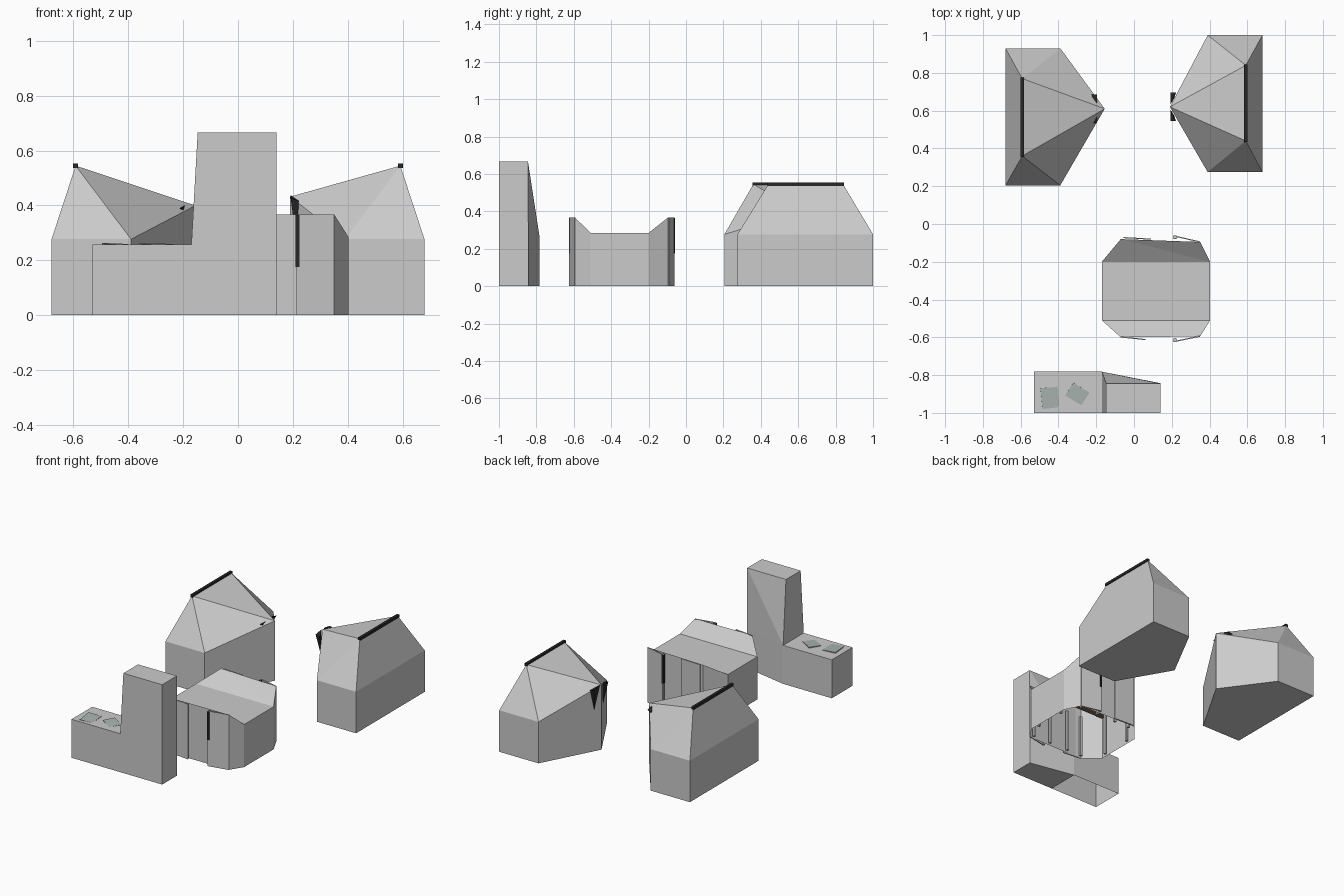
import bpy, bmesh, math
from mathutils import Matrix, Vector

if "Cube" in bpy.data.objects:
    bpy.data.objects.remove(bpy.data.objects["Cube"])


def material(name, rgb):
    m = bpy.data.materials.new(name)
    m.diffuse_color = (*rgb, 1)
    m.use_nodes = True
    m.node_tree.nodes["Principled BSDF"].inputs["Base Color"].default_value = m.diffuse_color
    return m


BLACK = material("black_trim", (0.02, 0.02, 0.02))
BROWN = material("brown_lining", (0.22, 0.15, 0.09))
GLASS = material("pale_glass", (0.40, 0.46, 0.44))


def make(name, verts, faces, mat=None, fix=True):
    me = bpy.data.meshes.new(name)
    bm = bmesh.new()
    vs = [bm.verts.new(v) for v in verts]
    for f in faces:
        bm.faces.new([vs[i] for i in f])
    if fix:
        bmesh.ops.recalc_face_normals(bm, faces=bm.faces)
    bm.to_mesh(me)
    bm.free()
    ob = bpy.data.objects.new(name, me)
    bpy.context.collection.objects.link(ob)
    if mat:
        me.materials.append(mat)
    return ob


def box(name, center, size, mat=None, rot=(0, 0, 0)):
    me = bpy.data.meshes.new(name)
    bm = bmesh.new()
    bmesh.ops.create_cube(bm, size=1)
    bmesh.ops.scale(bm, vec=size, verts=bm.verts)
    bm.to_mesh(me)
    bm.free()
    ob = bpy.data.objects.new(name, me)
    ob.location, ob.rotation_euler = center, rot
    bpy.context.collection.objects.link(ob)
    if mat:
        me.materials.append(mat)
    return ob


def house(name, s, y0, y1, tip, r0, r1, fang_x, fang):
    """Five-sided house with a ridge and a raised prow; s is the x side."""
    zw = 0.277
    plan = [(0.68, y0, zw), (0.39, y0, zw), tip, (0.39, y1, zw), (0.68, y1, zw)]
    base = [(s * x, y, 0) for x, y, z in plan]
    eave = [(s * x, y, z) for x, y, z in plan]
    ridge = [(s * 0.592, r0, 0.545), (s * 0.592, r1, 0.545)]
    faces = [(4, 3, 2, 1, 0)]
    faces += [(i, (i + 1) % 5, 5 + (i + 1) % 5, 5 + i) for i in range(5)]
    # roof
    faces += [(5, 6, 10), (6, 7, 10), (7, 11, 10), (7, 8, 11), (8, 9, 11), (9, 5, 10, 11)]
    make(name + "_walls_and_roof", base + eave + ridge, faces)
    # ridge bar
    box(name + "_ridge_bar", (s * 0.592, (r0 + r1) / 2, 0.545), (0.018, r1 - r0 + 0.01, 0.018), BLACK)
    # hanging spikes under the prow
    ty, tz = tip[1], tip[2]
    for k, d in (("front", -1), ("back", 1)):
        top = tz + 0.005
        a = (s * fang_x, ty + d * 0.012, top)
        b = (s * (fang_x + 0.03), ty + d * 0.075, top - 0.02)
        c = (s * fang_x, ty + d * 0.075, top - 0.01)
        e = (s * (fang_x + 0.02), ty + d * 0.045, top - fang)
        make(f"{name}_{k}_spike", [a, b, c, e], [(0, 1, 2), (0, 1, 3), (1, 2, 3), (2, 0, 3)], BLACK)


house("left_house", -1, 0.205, 0.93, (0.155, 0.61, 0.40), 0.36, 0.77, 0.195, 0.06)
house("right_house", 1, 0.275, 1.0, (0.19, 0.62, 0.432), 0.44, 0.84, 0.192, 0.16)

# pavilion: eight-sided open shell with a valley roof
plan = [(-0.17, -0.51, 0.285), (-0.07, -0.60, 0.368), (0.35, -0.595, 0.368), (0.403, -0.51, 0.285),
        (0.403, -0.20, 0.285), (0.35, -0.095, 0.368), (-0.07, -0.08, 0.368), (-0.17, -0.20, 0.285)]
verts = [(x, y, 0) for x, y, z in plan] + plan
faces = [(i, (i + 1) % 8, 8 + (i + 1) % 8, 8 + i) for i in range(8)]
faces += [(8, 9, 10, 11), (8, 11, 12, 15), (15, 12, 14), (12, 13, 14)]
make("pavilion_shell", verts, faces)
make("pavilion_ceiling", [(x, y, 0.2845) for x, y in
     ((-0.168, -0.51), (0.401, -0.51), (0.401, -0.20), (-0.168, -0.20))], [(0, 1, 2, 3)], BROWN)

# pavilion door leaves standing slightly ajar, front and back
leaves = [("front_left", (-0.07, -0.598), (0.06, -0.612)), ("front_right", (0.215, -0.622), (0.35, -0.594)),
          ("back_left", (-0.055, -0.072), (0.09, -0.080)), ("back_right", (0.215, -0.064), (0.35, -0.095))]
for n, a, b in leaves:
    a, b = Vector(a), Vector(b)
    m, d = (a + b) / 2, b - a
    box(f"pavilion_{n}_leaf", (m.x, m.y, 0.184), (d.length, 0.006, 0.368), None,
        (0, 0, math.atan2(d.y, d.x)))
for n, y in (("front", -0.616), ("back", -0.070)):
    box(f"pavilion_{n}_post", (0.217, y, 0.183), (0.012, 0.014, 0.366))
    box(f"pavilion_{n}_latch_bar", (0.217, y, 0.27), (0.014, 0.02, 0.19), BLACK)

# slim posts inside the pavilion walls
spots = [(x, y) for x in (-0.05, 0.06, 0.2, 0.33) for y in (-0.575, -0.115)]
spots += [(x, y) for x in (-0.15, 0.385) for y in (-0.46, -0.25)]
for i, (x, y) in enumerate(spots):
    box(f"pavilion_inner_post_{i + 1}", (x, y, 0.143), (0.014, 0.014, 0.28))

# low block, open underneath
lo = [(-0.53, -1.0), (-0.17, -1.0), (-0.17, -0.782), (-0.53, -0.782)]
make("low_block", [(x, y, 0) for x, y in lo] + [(x, y, 0.257) for x, y in lo],
     [(0, 1, 5, 4), (2, 3, 7, 6), (3, 0, 4, 7), (4, 5, 6, 7)])
make("low_block_back_lining", [(-0.529, -0.7825, 0), (-0.17, -0.7825, 0),
     (-0.17, -0.7825, 0.256), (-0.529, -0.7825, 0.256)], [(0, 1, 2, 3)], BROWN)

# tapered tower beside the block
make("tower", [(-0.17, -1, 0), (0.14, -1, 0), (0.14, -0.843, 0), (-0.17, -0.782, 0),
               (-0.17, -1, 0.257), (0.14, -1, 0.257), (0.14, -0.843, 0.257), (-0.17, -0.782, 0.257),
               (-0.147, -1, 0.667), (0.14, -1, 0.667), (0.14, -0.845, 0.667), (-0.147, -0.845, 0.667)],
     [(3, 2, 1, 0), (0, 1, 5, 4), (1, 2, 6, 5), (2, 3, 7, 6), (3, 0, 4, 7),
      (4, 5, 9, 8), (5, 6, 10, 9), (6, 10, 7), (10, 11, 7), (7, 4, 8, 11), (8, 9, 10, 11)])

# tilted glass panes set in the low block's top
box("skylight_left", (-0.445, -0.92, 0.257), (0.09, 0.11, 0.006), GLASS, (0.03, 0.04, 0.1))
box("skylight_right", (-0.30, -0.90, 0.257), (0.10, 0.08, 0.006), GLASS, (0.03, 0.04, -0.55))
